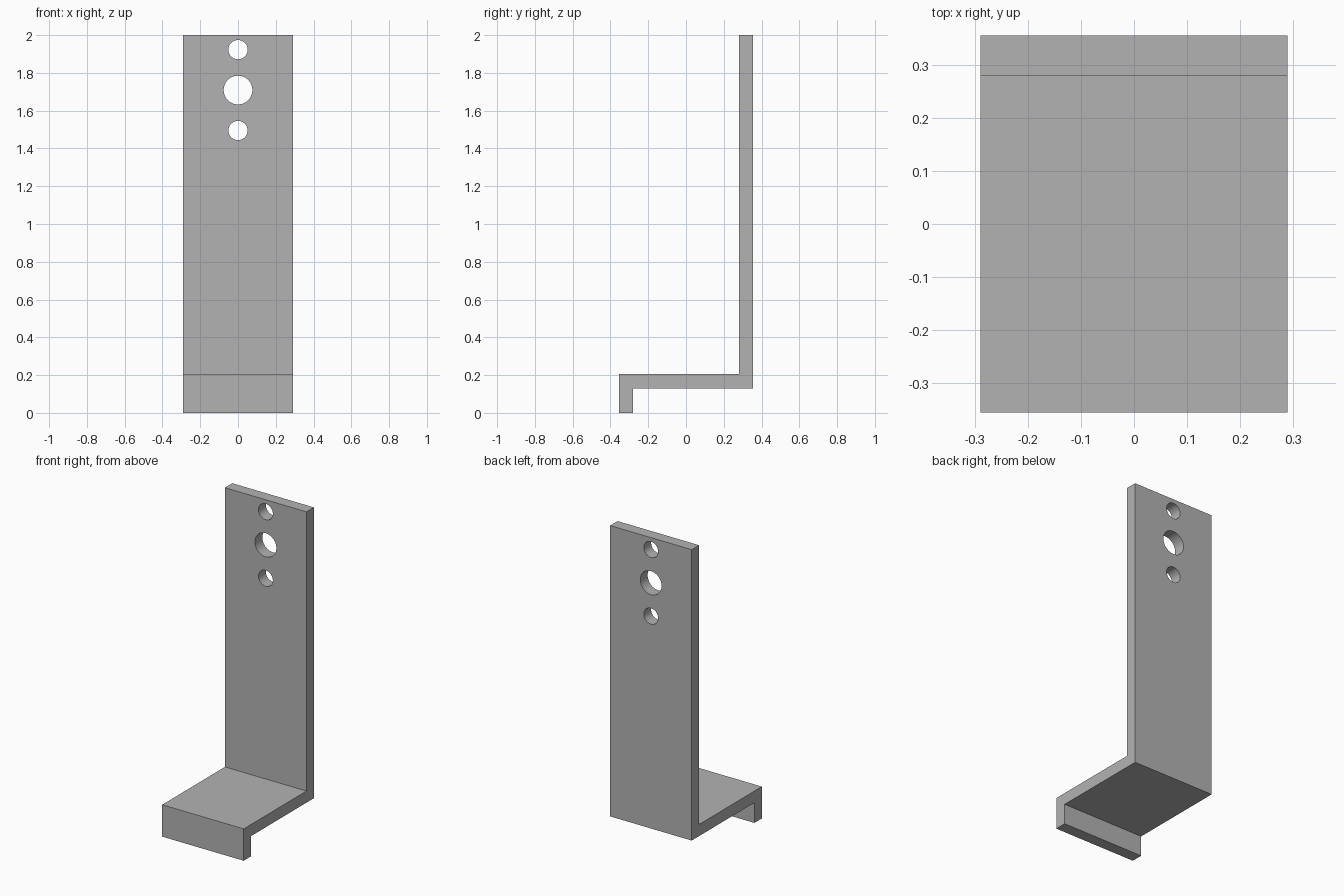
import bpy
import bmesh
import math

cube = bpy.data.objects.get("Cube")
if cube:
    bpy.data.objects.remove(cube, do_unlink=True)

HALF_WIDTH, HALF_DEPTH, HEIGHT = 0.29, 0.356, 2.0
THICK = 0.075
SHELF_TOP = 0.205

# Plain grey finish
grey = bpy.data.materials.new("grey metal")
grey.use_nodes = True
colour = (0.45, 0.45, 0.45, 1)
grey.diffuse_color = colour
grey.node_tree.nodes["Principled BSDF"].inputs["Base Color"].default_value = colour

# Bent bracket: side profile (y, z) extruded across the width
front, back = -HALF_DEPTH, HALF_DEPTH
profile = [
    (front, 0), (front + THICK, 0),
    (front + THICK, SHELF_TOP - THICK), (back, SHELF_TOP - THICK),
    (back, HEIGHT), (back - THICK, HEIGHT),
    (back - THICK, SHELF_TOP), (front, SHELF_TOP),
]
bm = bmesh.new()
side = bm.faces.new([bm.verts.new((-HALF_WIDTH, y, z)) for y, z in profile])
extruded = bmesh.ops.extrude_face_region(bm, geom=[side])["geom"]
moved = [v for v in extruded if isinstance(v, bmesh.types.BMVert)]
bmesh.ops.translate(bm, verts=moved, vec=(2 * HALF_WIDTH, 0, 0))
bmesh.ops.recalc_face_normals(bm, faces=bm.faces)
mesh = bpy.data.meshes.new("bracket")
bm.to_mesh(mesh)
bm.free()
mesh.materials.append(grey)
bracket = bpy.data.objects.new("bracket", mesh)
bpy.context.collection.objects.link(bracket)


def drill_hole(height, radius):
    """Cut a round hole through the upright plate."""
    bpy.ops.mesh.primitive_cylinder_add(
        vertices=48, radius=radius, depth=THICK * 3,
        location=(0, back - THICK / 2, height), rotation=(math.pi / 2, 0, 0))
    cutter = bpy.context.object
    cutter.name = "hole_cutter"
    cutter.hide_render = True
    cutter.data.materials.append(grey)
    cut = bracket.modifiers.new("hole", 'BOOLEAN')
    cut.operation = 'DIFFERENCE'
    cut.solver = 'EXACT'
    cut.object = cutter
    bpy.ops.object.select_all(action='DESELECT')
    bracket.select_set(True)
    bpy.context.view_layer.objects.active = bracket
    bpy.ops.object.modifier_apply(modifier=cut.name)
    bpy.data.objects.remove(cutter, do_unlink=True)


# Large centre hole with a small screw hole above and below
CENTRE, SPACING = 1.709, 0.214
drill_hole(CENTRE, 0.076)
for direction in (-1, 1):
    drill_hole(CENTRE + direction * SPACING, 0.051)

# Round hole walls, crisp plate edges
bpy.ops.object.shade_smooth_by_angle(angle=math.radians(30))
